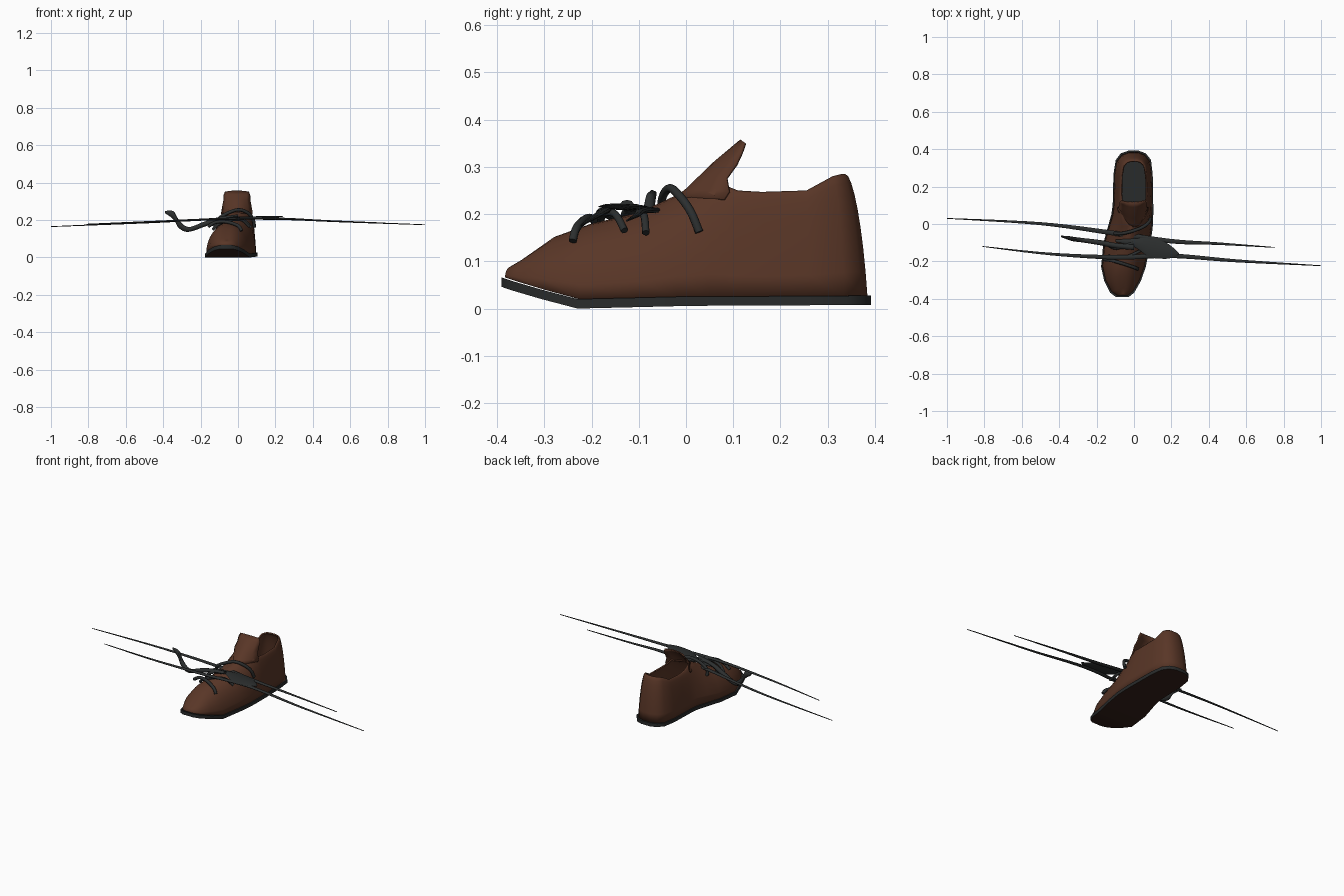
import bpy, bmesh, math
from mathutils import Vector

if "Cube" in bpy.data.objects:
    bpy.data.objects.remove(bpy.data.objects["Cube"])


def material(name, col):
    m = bpy.data.materials.new(name)
    m.diffuse_color = (*col, 1)
    m.use_nodes = True
    m.node_tree.nodes["Principled BSDF"].inputs["Base Color"].default_value = m.diffuse_color
    return m


LEATHER = material("leather", (0.10, 0.037, 0.02))
BLACK = material("black_rubber", (0.022, 0.024, 0.024))
OUTSOLE = material("outsole_brown", (0.035, 0.015, 0.01))
LACE = material("lace_grey", (0.025, 0.028, 0.028))


def finish(name, bm, *mats, angle=50):
    bmesh.ops.remove_doubles(bm, verts=bm.verts, dist=0.0005)
    bmesh.ops.recalc_face_normals(bm, faces=bm.faces)
    me = bpy.data.meshes.new(name)
    bm.to_mesh(me)
    bm.free()
    ob = bpy.data.objects.new(name, me)
    bpy.context.collection.objects.link(ob)
    for m in mats:
        me.materials.append(m)
    bpy.ops.object.select_all(action='DESELECT')
    ob.select_set(True)
    bpy.context.view_layer.objects.active = ob
    bpy.ops.object.shade_smooth_by_angle(angle=math.radians(angle))
    return ob


def loft(bm, rows, closed=False, ring=False):
    vs = [[bm.verts.new(p) for p in r] for r in rows]
    n, m = len(vs), len(vs[0])
    for i in range(n if closed else n - 1):
        for j in range(m if ring else m - 1):
            a, b = vs[i], vs[(i + 1) % n]
            bm.faces.new((a[j], b[j], b[(j + 1) % m], a[(j + 1) % m]))
    return vs


def spline(pts, steps=6):
    # Catmull-Rom through tuples of any length
    P = [pts[0]] + list(pts) + [pts[-1]]
    out = []
    for i in range(1, len(P) - 2):
        for s in range(steps):
            t = s / steps
            out.append(tuple(0.5 * (2 * b + (c - a) * t + (2 * a - 5 * b + 4 * c - d) * t * t
                                    + (3 * b - a - 3 * c + d) * t ** 3)
                             for a, b, c, d in zip(*P[i - 1:i + 3])))
    return out + [tuple(pts[-1])]


# Stations: base y, left x, right x, sole z | top y, centre x, half opening, z
STATIONS = [
    (-.383, -.09, -.035, .066, -.372, -.06, 0, .088),
    (-.36, -.122, -.005, .058, -.345, -.06, 0, .104),
    (-.30, -.153, .030, .040, -.275, -.06, 0, .153),
    (-.225, -.17, .057, .020, -.20, -.05, 0, .180),
    (-.10, -.158, .082, .023, -.10, -.03, 0, .203),
    (-.02, -.135, .094, .025, -.01, -.012, 0, .245),
    (.05, -.115, .097, .026, .065, -.004, .055, .268),
    (.10, -.108, .097, .026, .11, 0, .064, .25),
    (.17, -.106, .096, .026, .16, 0, .068, .247),
    (.26, -.104, .094, .027, .255, 0, .066, .25),
    (.335, -.092, .085, .027, .31, 0, .056, .28),
    (.37, -.065, .058, .028, .33, 0, .038, .285),
    (.384, -.025, .02, .028, .337, 0, .015, .285),
]


# Upper: wall columns from the sole to the ridge or the collar rim
def column(s, side, levels=8):
    y, l, r, z, ty, tc, tw, tz = s
    x, tx = (l, tc - tw) if side < 0 else (r, tc + tw)
    flat = 0.35 if ty > .05 else 0
    pts = []
    for k in range(levels + 1):
        q = k / levels * math.pi / 2
        b = math.sin(q)
        a = (1 - math.cos(q)) * (1 - flat) + b * flat
        pts.append((x + (tx - x) * a, y + (ty - y) * a, z + (tz - z) * b))
    return pts


bm = bmesh.new()
loft(bm, [column(s, -1) for s in STATIONS] + [column(s, 1) for s in reversed(STATIONS)], closed=True)
upper = finish("shoe_upper", bm, LEATHER)
mod = upper.modifiers.new("thickness", 'SOLIDIFY')
mod.thickness = 0.008

# Tongue: centre y, z, half width, backward sweep of the edges
bm = bmesh.new()
rows = []
for y, z, w, d in [(-.02, .238, .085, .10), (0, .254, .083, .09), (.03, .283, .078, .055),
                   (.06, .312, .072, .045), (.09, .337, .072, .026), (.115, .358, .064, .008)]:
    rows.append([(w * t - .006, y + d * t * t, z - .006 * t * t) for t in [i / 4 - 1 for i in range(9)]])
loft(bm, rows)
tongue = finish("tongue", bm, LEATHER)
mod = tongue.modifiers.new("thickness", 'SOLIDIFY')
mod.thickness = 0.006

# Sole: slab following the base outline, brown underneath
bm = bmesh.new()
rows = []
for y, l, r, z, *_ in STATIONS:
    g, yy = .006, y * 1.02
    rows.append([(l - g, yy, z), (r + g, yy, z), (r + g, yy, z - .02), (l - g, yy, z - .02)])
vs = loft(bm, rows, ring=True)
bm.faces.new(vs[0])
bm.faces.new(vs[-1][::-1])
bm.normal_update()
for f in bm.faces:
    ids = {v for row in vs for v in row[2:]}
    f.material_index = 1 if all(v in ids for v in f.verts) else 0
finish("sole", bm, BLACK, OUTSOLE, angle=40)


# Flat lace ribbons: x, y, z, half width in y, half thickness in z
def ribbon(name, pts):
    bm = bmesh.new()
    rows = []
    for x, y, z, w, h in spline(pts):
        w, h = max(w, .001), max(h, .001)
        rows.append([(x, y + w * math.cos(a), z + h * math.sin(a))
                     for a in [k * math.pi / 4 for k in range(8)]])
    vs = loft(bm, rows, ring=True)
    bm.faces.new(vs[0])
    bm.faces.new(vs[-1])
    finish(name, bm, LACE)


ribbon("long_lace_rear", [(-1, .03, .165, .002, .002), (-.5, .002, .186, .008, .004),
                          (-.1, -.05, .206, .013, .006), (.2, -.092, .207, .012, .006),
                          (.45, -.105, .197, .007, .004), (.75, -.125, .186, .002, .002)])
ribbon("long_lace_front", [(-.81, -.12, .178, .002, .002), (-.45, -.16, .192, .007, .004),
                           (-.1, -.178, .205, .012, .006), (.2, -.17, .208, .012, .006),
                           (.55, -.197, .192, .008, .004), (1, -.223, .175, .002, .002)])
ribbon("curled_lace_end", [(-.39, -.066, .243, .004, .006), (-.345, -.076, .225, .011, .022),
                           (-.315, -.082, .178, .012, .022), (-.265, -.088, .15, .012, .013),
                           (-.18, -.1, .178, .014, .014), (-.1, -.115, .205, .014, .012),
                           (0, -.125, .222, .014, .008)])
ribbon("leaf_lace_end", [(-.1, -.09, .208, .006, .004), (0, -.10, .213, .022, .005),
                         (.08, -.125, .214, .05, .006), (.16, -.14, .216, .046, .006),
                         (.21, -.153, .218, .026, .004), (.24, -.16, .22, .003, .002)])


# Round lace loops over the instep
def tube(name, pts, r):
    cu = bpy.data.curves.new(name, 'CURVE')
    cu.dimensions = '3D'
    cu.bevel_depth = r
    cu.bevel_resolution = 2
    cu.use_fill_caps = True
    path = spline(pts, 5)
    sp = cu.splines.new('POLY')
    sp.points.add(len(path) - 1)
    for p, c in zip(sp.points, path):
        p.co = (*c, 1)
    cu.materials.append(LACE)
    bpy.context.collection.objects.link(bpy.data.objects.new(name, cu))


tube("top_lace_loop", [(-.11, -.045, .17), (-.105, -.05, .205), (-.06, -.05, .235), (0, -.035, .255),
                       (.05, -.015, .24), (.08, .01, .205), (.088, .028, .162)], .009)
tube("middle_lace_loop", [(-.13, -.12, .165), (-.09, -.13, .2), (-.03, -.11, .214), (.03, -.09, .2),
                          (.07, -.085, .16)], .008)
tube("lower_lace_loop", [(-.135, -.17, .15), (-.10, -.18, .18), (-.04, -.175, .2), (.02, -.15, .2),
                         (.06, -.13, .165)], .008)
tube("toe_lace_loop", [(-.16, -.19, .165), (-.12, -.195, .188), (-.06, -.212, .19), (0, -.232, .17),
                       (.02, -.24, .143)], .009)
